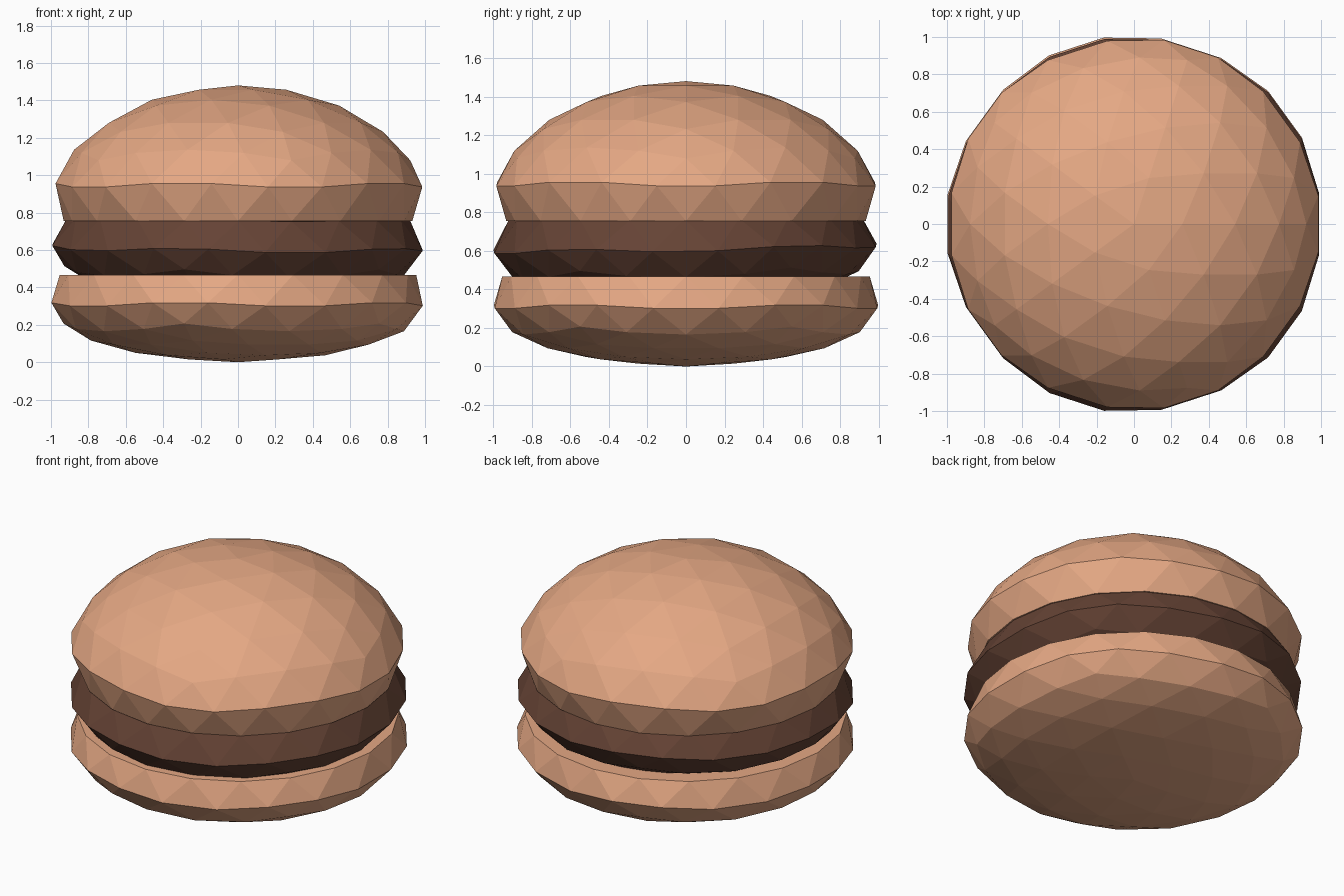
import bpy, bmesh, math

if "Cube" in bpy.data.objects:
    bpy.data.objects.remove(bpy.data.objects["Cube"])


def material(name, color):
    m = bpy.data.materials.new(name)
    m.diffuse_color = (*color, 1)
    m.use_nodes = True
    m.node_tree.nodes["Principled BSDF"].inputs["Base Color"].default_value = m.diffuse_color
    return m


def remap(t, table):
    # Piecewise-linear lookup of height from unit-sphere height
    for (a, za), (b, zb) in zip(table, table[1:]):
        if t <= b:
            return za + (zb - za) * (t - a) / (b - a)
    return table[-1][1]


def half_ball(name, mat, side, radius, rim, table, lift=0, tilt=(0, 0, 0)):
    # Half of a low-poly icosphere with a drawn-in, capped rim
    bm = bmesh.new()
    bmesh.ops.create_icosphere(bm, subdivisions=3, radius=1)
    extra = [v for v in bm.verts if v.co.z * side < -0.01]
    bmesh.ops.delete(bm, geom=extra, context='VERTS')
    for v in bm.verts:
        t = min(1, max(0, v.co.z * side))
        r = rim if t < 0.01 else radius
        v.co = (v.co.x * r, v.co.y * r, remap(t, table))
    edges = [e for e in bm.edges if e.is_boundary]
    bmesh.ops.contextual_create(bm, geom=edges)
    bmesh.ops.recalc_face_normals(bm, faces=bm.faces)
    me = bpy.data.meshes.new(name)
    bm.to_mesh(me)
    bm.free()
    ob = bpy.data.objects.new(name, me)
    ob.location.z = lift
    ob.rotation_euler = tilt
    me.materials.append(mat)
    bpy.context.collection.objects.link(ob)
    return ob


bun = material("bun", (0.78, 0.39, 0.23))
meat = material("meat", (0.13, 0.056, 0.035))

dome = [(0, 0.755), (1, 1.48)]
shallow = [(0, 0.467), (0.251, 0.318), (0.276, 0.302), (0.447, 0.207),
           (0.525, 0.166), (0.657, 0.116), (0.754, 0.085), (0.851, 0.05),
           (0.968, 0.015), (1, 0)]

# Bottom bun, patty resting in it (slightly tilted), top bun
half_ball("bottom_bun", bun, -1, 1.043, 0.953, shallow)
half_ball("patty", meat, -1, 1.04, 0.915, shallow, 0.302, (0.016, 0.006, 0))
half_ball("top_bun", bun, 1, 1.03, 0.932, dome)
